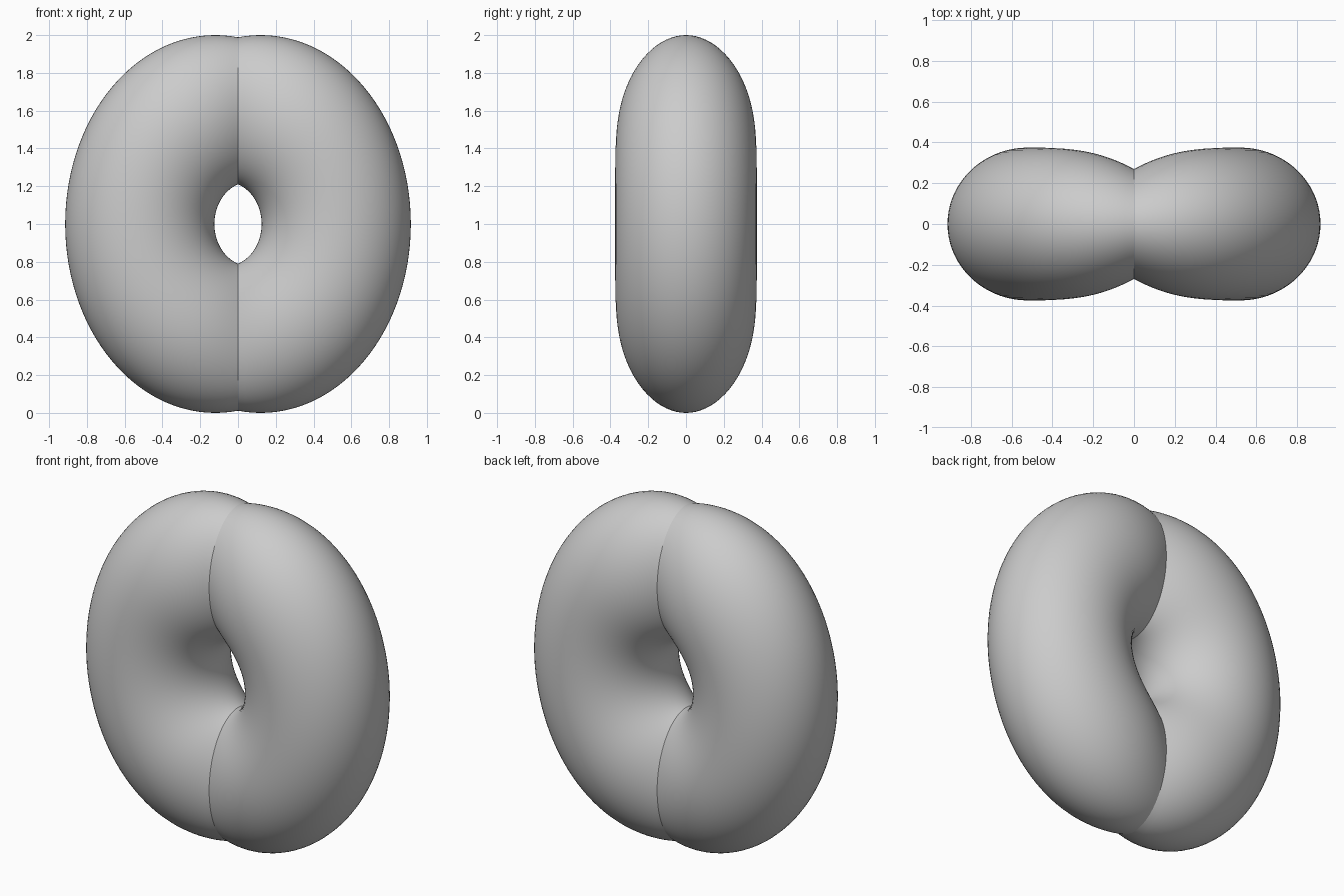
import bpy, bmesh, math
from math import sin, cos, radians

if "Cube" in bpy.data.objects:
    bpy.data.objects.remove(bpy.data.objects["Cube"])

SECTIONS, SIDES = 64, 72
END_OUT = math.acos(-0.12 / 0.795)   # where the outer curve meets the seam
END_IN = radians(70)


def section(t):
    """Elliptical tube section between the inner and outer curves, t in -1..1."""
    a, b = t * END_OUT, t * END_IN
    ox, oz = 0.12 + 0.795 * cos(a), 1 + sin(a)
    ix, iz = -0.065 + 0.19 * cos(b), 1 + 0.2235 * sin(b)
    cx, cz = (ox + ix) / 2, (oz + iz) / 2
    dx, dz = (ox - ix) / 2, (oz - iz) / 2
    s = min(1, max(0, cx / 0.52))
    w = 0.27 + 0.105 * (1 - (1 - s) ** 2.6)
    pts = []
    for k in range(SIDES):
        u = 2 * math.pi * k / SIDES
        pts.append((cx + dx * cos(u), w * sin(u), cz + dz * cos(u)))
    return pts


def half_ring(name, side):
    bm = bmesh.new()
    rings = []
    for i in range(SECTIONS + 1):
        pts = section(2 * i / SECTIONS - 1)
        rings.append([bm.verts.new((side * x, y, z)) for x, y, z in pts])
    for r0, r1 in zip(rings, rings[1:]):
        for k in range(SIDES):
            n = (k + 1) % SIDES
            bm.faces.new((r0[k], r0[n], r1[n], r1[k]))
    bmesh.ops.recalc_face_normals(bm, faces=bm.faces)
    # outward check on the outermost face
    f = max(bm.faces, key=lambda f: side * f.calc_center_median().x)
    if f.normal.x * side < 0:
        bmesh.ops.reverse_faces(bm, faces=bm.faces)
    for f in bm.faces:
        f.smooth = True
    me = bpy.data.meshes.new(name)
    bm.to_mesh(me)
    bm.free()
    ob = bpy.data.objects.new(name, me)
    bpy.context.collection.objects.link(ob)


# two mirrored halves meeting in a crease at x = 0
half_ring("ring_half_right", 1)
half_ring("ring_half_left", -1)
